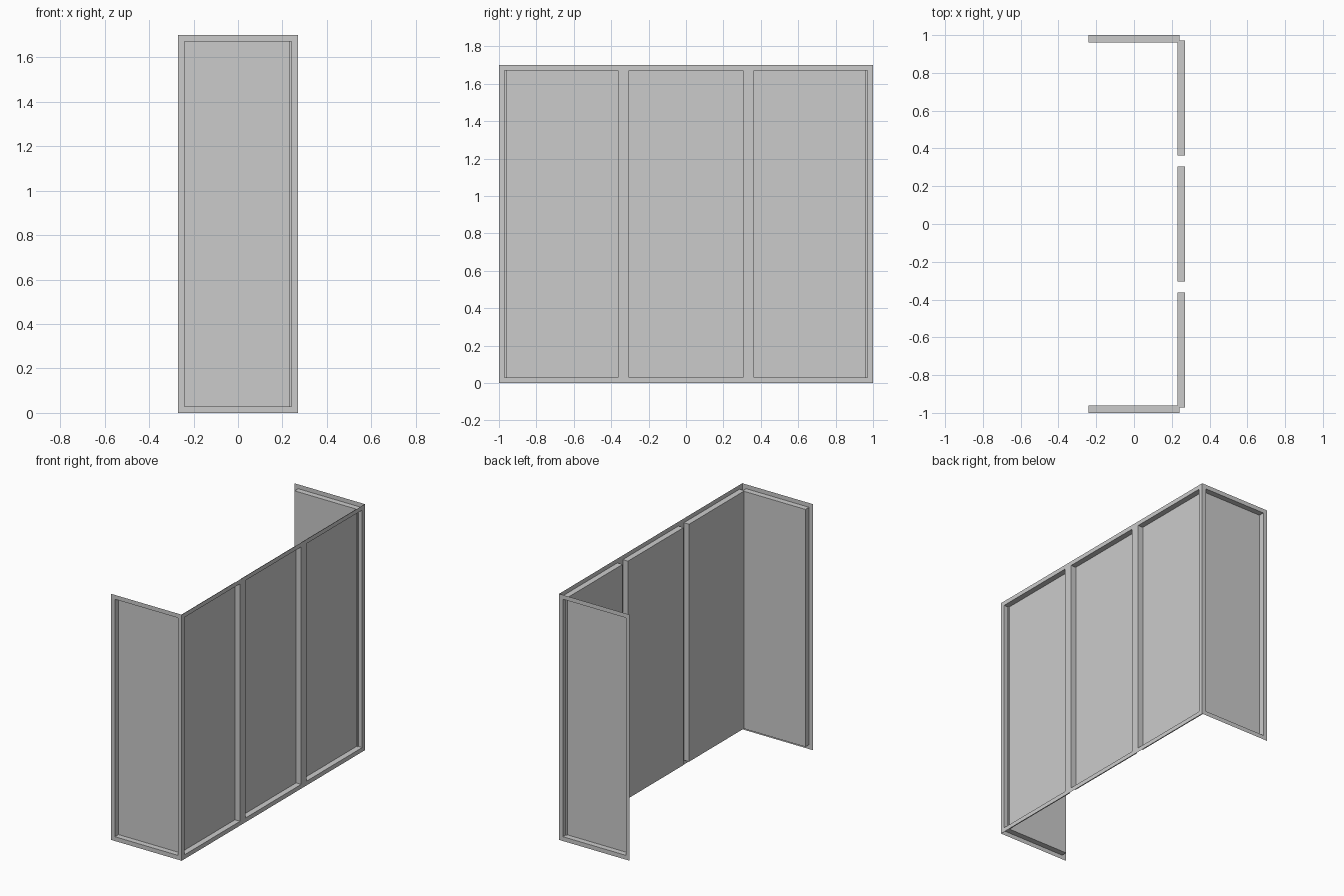
import bpy
import bmesh
from mathutils import Vector

cube = bpy.data.objects.get("Cube")
if cube:
    bpy.data.objects.remove(cube, do_unlink=True)

HALF_X, HALF_Y, HEIGHT = 0.27, 1.0, 1.70
BORDER, DEPTH = 0.042, 0.039

grey = bpy.data.materials.new("light grey")
grey.use_nodes = True
colour = (0.6, 0.6, 0.6, 1)
grey.diffuse_color = colour
grey.node_tree.nodes["Principled BSDF"].inputs["Base Color"].default_value = colour


def panelled_wall(name, start, end, bays):
    """Thin upright sheet whose equal bays are sunk behind a border."""
    start, end = Vector(start), Vector(end)
    up = Vector((0, 0, HEIGHT))
    bm = bmesh.new()
    posts = []
    for i in range(bays + 1):
        foot = start.lerp(end, i / bays)
        posts.append((bm.verts.new(foot), bm.verts.new(foot + up)))
    faces = [bm.faces.new((a[0], b[0], b[1], a[1])) for a, b in zip(posts, posts[1:])]
    inward = -(end - start).cross(up).normalized()
    bm.normal_update()

    # Border first, then straight-sided recesses
    bmesh.ops.inset_individual(bm, faces=faces, thickness=BORDER)
    for face in faces:
        sunk = bmesh.ops.extrude_discrete_faces(bm, faces=[face])["faces"][0]
        rim = [v.co.copy() for v in sunk.verts]
        bmesh.ops.translate(bm, verts=sunk.verts, vec=inward * DEPTH)
        inner = list(sunk.verts)
        outer = [bm.verts.new(co) for co in rim]
        # Side strips of the recess, unless the extrusion already made them
        if all(len(e.link_faces) < 2 for e in sunk.edges):
            for i in range(4):
                j = (i + 1) % 4
                bm.faces.new((outer[i], outer[j], inner[j], inner[i]))
    loose = [v for v in bm.verts if not v.link_faces]
    bmesh.ops.delete(bm, geom=loose, context="VERTS")
    bmesh.ops.remove_doubles(bm, verts=bm.verts, dist=0.0001)
    bm.normal_update()

    mesh = bpy.data.meshes.new(name)
    bm.to_mesh(mesh)
    bm.free()
    mesh.materials.append(grey)
    obj = bpy.data.objects.new(name, mesh)
    bpy.context.collection.objects.link(obj)
    return obj


# Two end walls and the long wall between them, all facing outward
panelled_wall("front_end_wall", (-HALF_X, -HALF_Y, 0), (HALF_X, -HALF_Y, 0), 1)
panelled_wall("long_side_wall", (HALF_X, -HALF_Y, 0), (HALF_X, HALF_Y, 0), 3)
panelled_wall("back_end_wall", (HALF_X, HALF_Y, 0), (-HALF_X, HALF_Y, 0), 1)
